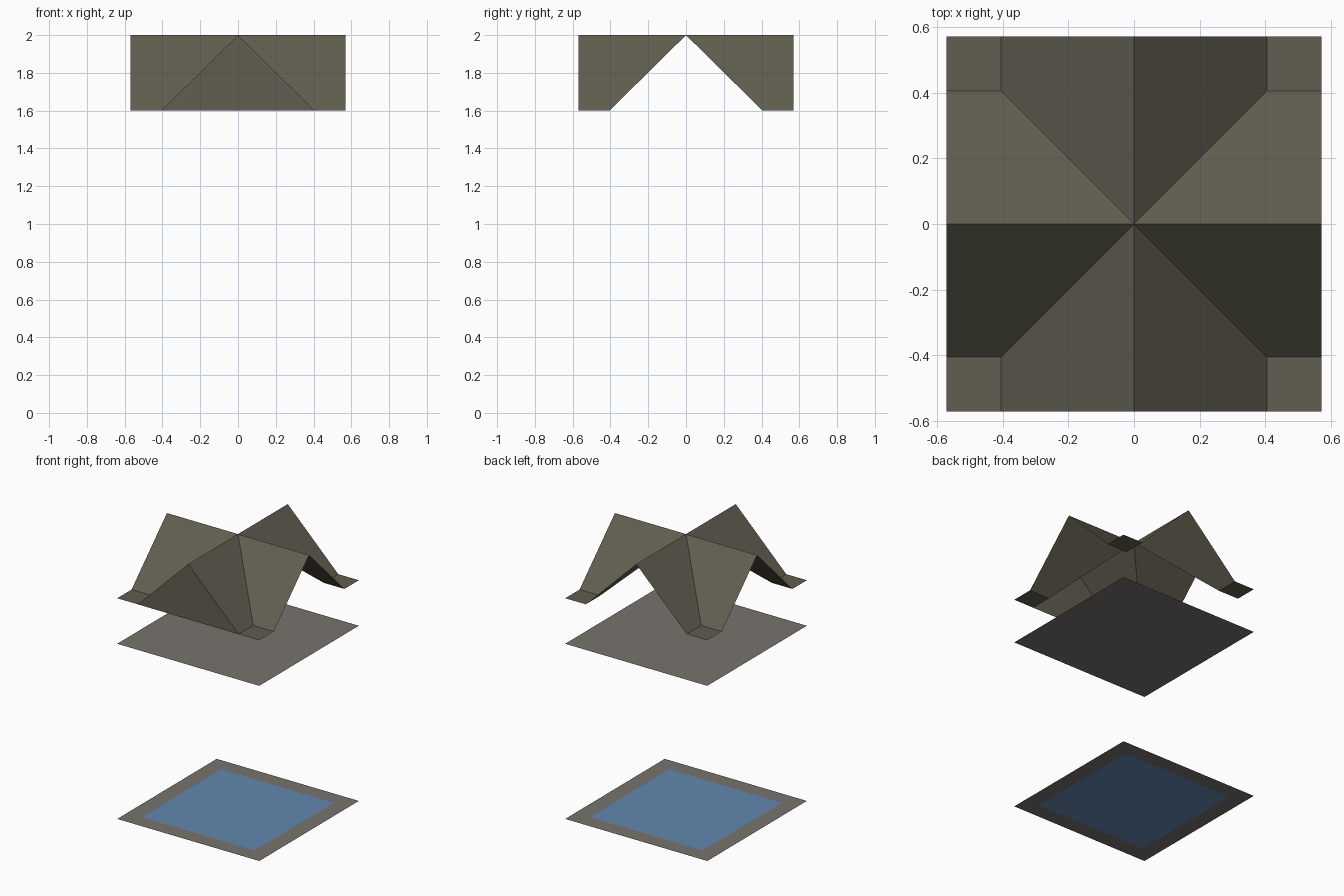
import bpy
import bmesh

HALF = 0.57      # half width of every level
INNER = 0.405    # where the roof valleys end, and the pool edge
EAVE, RIDGE = 1.6, 2.0
FLOOR = 1.27

cube = bpy.data.objects.get("Cube")
if cube:
    bpy.data.objects.remove(cube, do_unlink=True)


def material(name, rgb):
    mat = bpy.data.materials.new(name)
    mat.use_nodes = True
    mat.diffuse_color = (*rgb, 1)
    mat.node_tree.nodes["Principled BSDF"].inputs["Base Color"].default_value = (*rgb, 1)
    return mat


def add_object(name, bm, mats):
    mesh = bpy.data.meshes.new(name)
    bm.to_mesh(mesh)
    bm.free()
    for mat in mats:
        mesh.materials.append(mat)
    obj = bpy.data.objects.new(name, mesh)
    bpy.context.collection.objects.link(obj)
    return obj


olive = material("olive roof", (0.119, 0.111, 0.080))
stone = material("grey stone", (0.188, 0.175, 0.153))
water = material("blue water", (0.122, 0.242, 0.429))

# Cross-gabled roof: one quarter, mirrored both ways
bm = bmesh.new()
apex = bm.verts.new((0, 0, RIDGE))
ridge_x = bm.verts.new((HALF, 0, RIDGE))
ridge_y = bm.verts.new((0, HALF, RIDGE))
valley = bm.verts.new((INNER, INNER, EAVE))
eave_x = bm.verts.new((HALF, INNER, EAVE))
eave_y = bm.verts.new((INNER, HALF, EAVE))
corner = bm.verts.new((HALF, HALF, EAVE))
bm.faces.new((apex, ridge_x, eave_x, valley))
bm.faces.new((apex, valley, eave_y, ridge_y))
bm.faces.new((valley, eave_x, corner, eave_y))
roof = add_object("roof", bm, [olive])
mirror = roof.modifiers.new("quarters", 'MIRROR')
mirror.use_axis = (True, True, False)

# Closed gable on the front only
bm = bmesh.new()
bm.faces.new([bm.verts.new(p) for p in (
    (-INNER, -HALF, EAVE), (INNER, -HALF, EAVE), (0, -HALF, RIDGE))])
add_object("front_gable", bm, [olive])

# Upper floor slab
bm = bmesh.new()
bmesh.ops.create_grid(bm, x_segments=1, y_segments=1, size=HALF)
add_object("upper_floor", bm, [stone]).location.z = FLOOR

# Ground slab with an inset pool
bm = bmesh.new()
bmesh.ops.create_grid(bm, x_segments=1, y_segments=1, size=HALF)
bmesh.ops.inset_individual(bm, faces=bm.faces[:], thickness=HALF - INNER)
for face in bm.faces:
    face.material_index = int(face.calc_center_median().length < INNER / 2)
add_object("ground_with_pool", bm, [stone, water])
